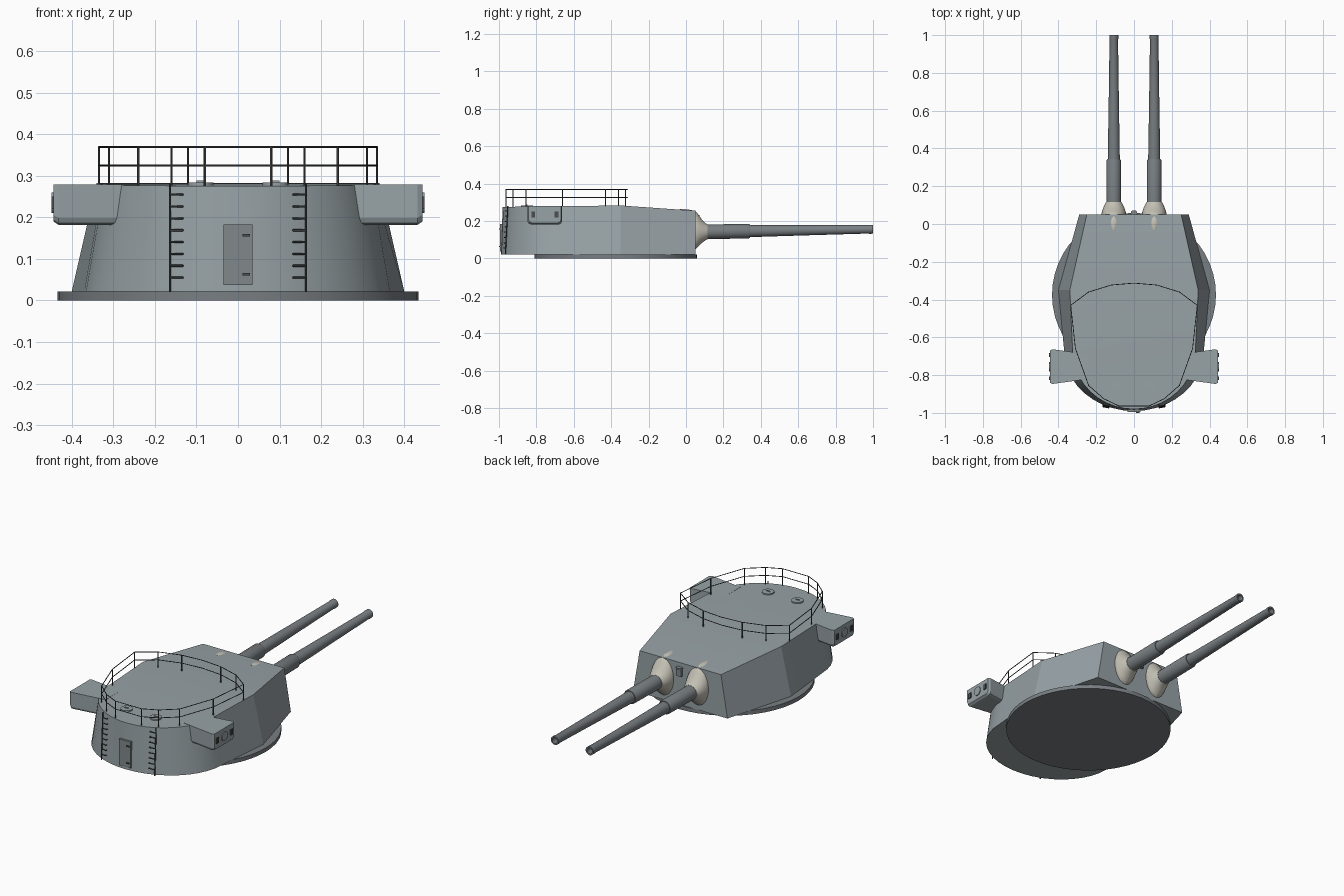
import bpy, bmesh, math
from mathutils import Vector, Matrix

if "Cube" in bpy.data.objects:
    bpy.data.objects.remove(bpy.data.objects["Cube"])


def material(name, rgb):
    m = bpy.data.materials.new(name)
    m.diffuse_color = (*rgb, 1)
    m.use_nodes = True
    m.node_tree.nodes["Principled BSDF"].inputs["Base Color"].default_value = m.diffuse_color
    return m


ARMOUR = material("armour_grey", (0.31, 0.36, 0.38))
STEEL = material("gun_steel", (0.19, 0.21, 0.225))
CANVAS = material("canvas_beige", (0.55, 0.53, 0.46))
DARK = material("dark_fittings", (0.07, 0.075, 0.08))
DOOR = material("door_grey", (0.22, 0.25, 0.26))


def finish(name, bm, mat, smooth=None):
    bmesh.ops.recalc_face_normals(bm, faces=bm.faces)
    me = bpy.data.meshes.new(name)
    bm.to_mesh(me)
    bm.free()
    me.materials.append(mat)
    ob = bpy.data.objects.new(name, me)
    bpy.context.collection.objects.link(ob)
    if smooth:
        bpy.ops.object.select_all(action='DESELECT')
        ob.select_set(True)
        bpy.context.view_layer.objects.active = ob
        bpy.ops.object.shade_smooth_by_angle(angle=math.radians(smooth))
    return ob


def loft(bm, rings):
    """Skin a list of equal-length closed rings and cap both ends."""
    vs = [[bm.verts.new(p) for p in r] for r in rings]
    n = len(vs[0])
    for a, b in zip(vs, vs[1:]):
        for i in range(n):
            j = (i + 1) % n
            bm.faces.new((a[i], a[j], b[j], b[i]))
    bm.faces.new(vs[0])
    bm.faces.new(vs[-1])
    return vs


def rod(bm, a, b, r, sides=6):
    a, b = Vector(a), Vector(b)
    d = b - a
    mat = Matrix.Translation((a + b) / 2) @ d.to_track_quat('Z', 'Y').to_matrix().to_4x4()
    bmesh.ops.create_cone(bm, cap_ends=True, segments=sides, radius1=r, radius2=r,
                          depth=d.length, matrix=mat)


def block(bm, c, s):
    bmesh.ops.create_cube(bm, size=1, matrix=Matrix.Translation(c) @ Matrix.Diagonal((*s, 1)))


def ellipse(x, y, z, rx, rz, n=32):
    return [(x + rx * math.cos(2 * math.pi * i / n), y, z + rz * math.sin(2 * math.pi * i / n))
            for i in range(n)]


# Rotating base ring
bm = bmesh.new()
rod(bm, (0, -0.375, 0), (0, -0.375, 0.022), 0.434, 48)
finish("base_ring", bm, STEEL, 30)

# Gunhouse: faceted front, rounded rear, sloping front roof
def outline(front, corner, a, b, n=10):
    half = [front, corner]
    half += [(a * math.cos(t), -0.67 - b * math.sin(t))
             for t in (math.pi / 2 * i / n for i in range(n + 1))]
    return half + [(-x, y) for x, y in reversed(half[:-1])]

def roof_z(y):
    return 0.283 - (y + 0.35) * 0.07 if y > -0.35 else 0.283 + (y + 0.35) * 0.012

bm = bmesh.new()
low = [(x, y, 0.022) for x, y in outline((0.29, 0.05), (0.40, -0.35), 0.37, 0.32)]
top = [(x, y, roof_z(y)) for x, y in outline((0.25, 0.05), (0.34, -0.35), 0.325, 0.31)]
vs = loft(bm, [low, top])
roof = [f for f in bm.faces if all(v in vs[1] for v in f.verts)][0]
bmesh.utils.face_split(roof, vs[1][1], vs[1][-2])
finish("gunhouse", bm, ARMOUR, 12)

# Rangefinder boxes with windows at the ends
for s, side in ((-1, "left"), (1, "right")):
    bm = bmesh.new()
    rings = []
    for x, hw in ((0.24, 0.065), (0.432, 0.092), (0.444, 0.086)):
        zb = 0.182 if x < 0.44 else 0.19
        prof = [(-hw, 0.279), (-hw, zb + 0.016), (-hw + 0.005, zb + 0.005), (-hw + 0.016, zb),
                (hw - 0.016, zb), (hw - 0.005, zb + 0.005), (hw, zb + 0.016), (hw, 0.279)]
        rings.append([(s * x, -0.755 + y, z) for y, z in prof])
    loft(bm, rings)
    finish(f"rangefinder_box_{side}", bm, ARMOUR)
    bm = bmesh.new()
    for dy in (-0.062, 0.062):
        block(bm, (s * 0.445, -0.755 + dy, 0.235), (0.008, 0.02, 0.03))
    finish(f"rangefinder_windows_{side}", bm, DARK)
    bm = bmesh.new()
    rod(bm, (s * 0.44, -0.755, 0.235), (s * 0.449, -0.755, 0.235), 0.025, 20)
    finish(f"rangefinder_cover_{side}", bm, ARMOUR, 30)

# Guns: canvas bag, stepped tapering barrel with hollow muzzle
for s, side in ((-1, "left"), (1, "right")):
    gx = s * 0.107
    bm = bmesh.new()
    bag = [(-0.032, 0.022, 0.263, 0.10), (-0.018, 0.045, 0.264, 0.07), (0.01, 0.060, 0.262, 0.055),
           (0.05, 0.066, 0.254, 0.048), (0.065, 0.063, 0.236, 0.062), (0.085, 0.056, 0.208, 0.083),
           (0.105, 0.047, 0.188, 0.098), (0.116, 0.041, 0.182, 0.103)]
    loft(bm, [ellipse(gx, y, (t + b) / 2, rx, (t - b) / 2) for y, rx, t, b in bag])
    finish(f"gun_bag_{side}", bm, CANVAS, 50)
    bm = bmesh.new()
    barrel = [(0.06, 0.039), (0.335, 0.039), (0.342, 0.036), (0.342, 0.032), (0.65, 0.027),
              (0.975, 0.0225), (0.98, 0.024), (1.0, 0.024), (1.0, 0.016), (0.93, 0.016)]
    loft(bm, [ellipse(gx, y, 0.1405 + 0.0155 * y, r, r) for y, r in barrel])
    finish(f"gun_barrel_{side}", bm, STEEL, 30)

# Sight hood between the guns
bm = bmesh.new()
block(bm, (0, 0.055, 0.205), (0.03, 0.022, 0.04))
rod(bm, (0, 0.055, 0.225), (0, 0.055, 0.232), 0.018, 12)
finish("sight_hood", bm, DOOR)

# Roof hatches with handles
for s, side in ((-1, "left"), (1, "right")):
    bm = bmesh.new()
    rod(bm, (s * 0.09, -0.85, 0.27), (s * 0.09, -0.85, 0.284), 0.031, 24)
    block(bm, (s * 0.09, -0.85, 0.286), (0.02, 0.004, 0.005))
    finish(f"roof_hatch_{side}", bm, ARMOUR, 30)

# Guard rail around the roof
half = [(0.12, -0.323), (0.24, -0.36), (0.335, -0.43), (0.31, -0.66), (0.24, -0.855),
        (0.16, -0.925), (0.08, -0.963)]
loop = half + [(-x, y) for x, y in reversed(half)]
bm = bmesh.new()
for i, (x, y) in enumerate(loop):
    rod(bm, (x, y, 0.272), (x, y, 0.37), 0.0028)
    x2, y2 = loop[(i + 1) % len(loop)]
    for z in (0.325, 0.369):
        if i == len(loop) - 1:      # slight bow at the front
            rod(bm, (x, y, z), (0, -0.313, z), 0.0022)
            rod(bm, (0, -0.313, z), (x2, y2, z), 0.0022)
        else:
            rod(bm, (x, y, z), (x2, y2, z), 0.0022)
finish("guard_rail", bm, DARK)

# Rear ladders
for s, side in ((-1, "left"), (1, "right")):
    bm = bmesh.new()
    rod(bm, (s * 0.164, -0.966, 0.02), (s * 0.164, -0.953, 0.28), 0.003)
    for i in range(8):
        z = 0.055 + i * 0.0285
        y = -0.970 + (z - 0.02) * 0.05
        rod(bm, (s * 0.132, y - 0.006, z), (s * 0.164, y, z), 0.0025)
        rod(bm, (s * 0.132, y - 0.006, z), (s * 0.132, y + 0.02, z), 0.0025)
    finish(f"ladder_{side}", bm, DARK)

# Rear door with hinges
bm = bmesh.new()
block(bm, (0, -0.986, 0.11), (0.07, 0.016, 0.146))
finish("rear_door", bm, DOOR)
bm = bmesh.new()
for z in (0.063, 0.157):
    block(bm, (0.02, -0.996, z), (0.018, 0.008, 0.006))
finish("door_hinges", bm, DARK)
